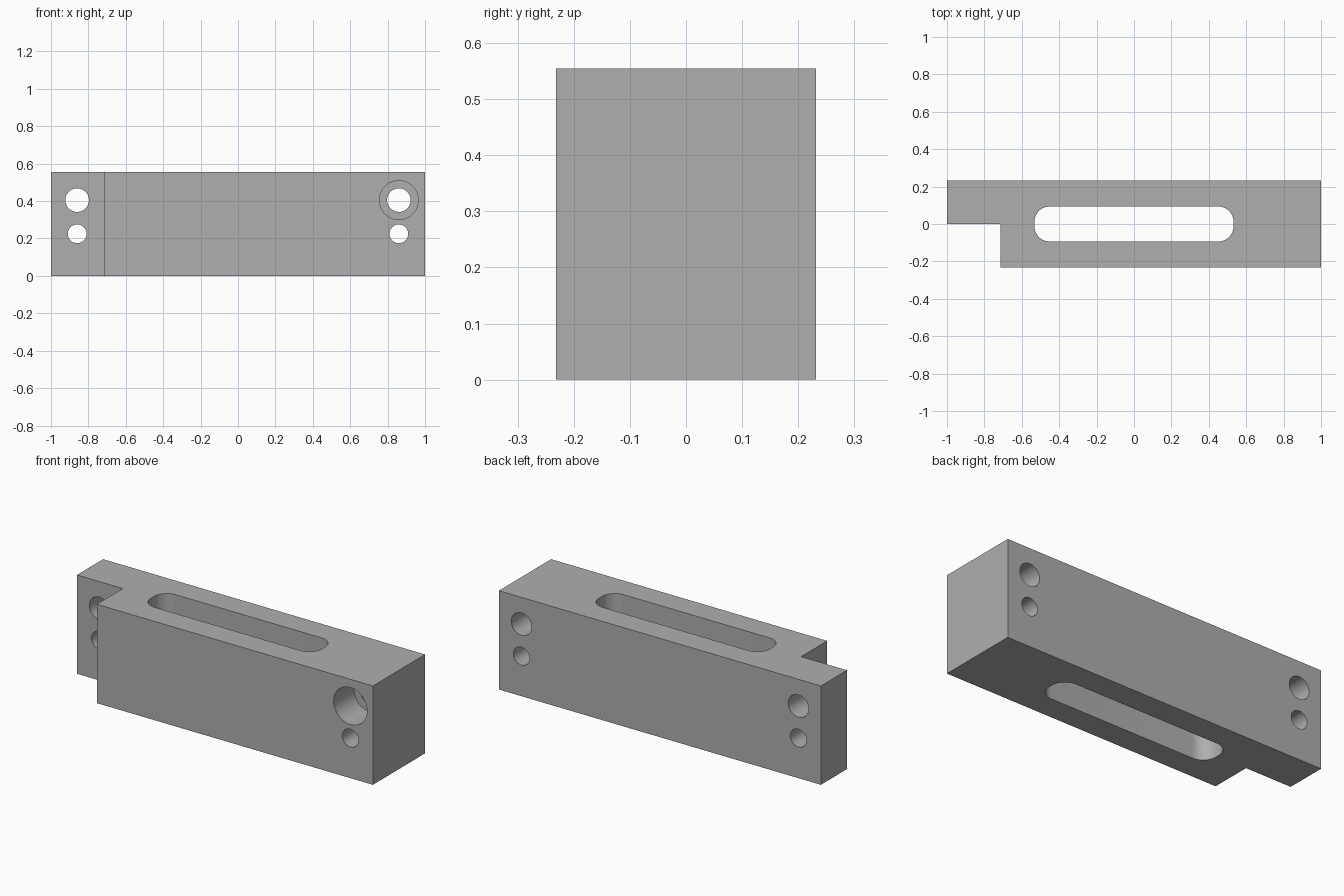
import bpy, bmesh, math
from mathutils import Matrix, Vector

if "Cube" in bpy.data.objects:
    bpy.data.objects.remove(bpy.data.objects["Cube"])

LENGTH, DEPTH, HEIGHT = 2.0, 0.463, 0.555
HX, HY = LENGTH / 2, DEPTH / 2

# Plain grey metal
metal = bpy.data.materials.new("grey_metal")
metal.use_nodes = True
grey = (0.43, 0.43, 0.43, 1)
metal.diffuse_color = grey
metal.node_tree.nodes["Principled BSDF"].inputs["Base Color"].default_value = grey


def finish(name, bm):
    bmesh.ops.recalc_face_normals(bm, faces=bm.faces)
    mesh = bpy.data.meshes.new(name)
    bm.to_mesh(mesh)
    bm.free()
    mesh.materials.append(metal)
    obj = bpy.data.objects.new(name, mesh)
    bpy.context.collection.objects.link(obj)
    return obj


def prism(name, outline, z0, z1):
    """Extrude an xy outline from z0 to z1."""
    bm = bmesh.new()
    face = bm.faces.new([bm.verts.new((x, y, z0)) for x, y in outline])
    new = bmesh.ops.extrude_face_region(bm, geom=[face])["geom"]
    bmesh.ops.translate(bm, vec=(0, 0, z1 - z0),
                        verts=[v for v in new if isinstance(v, bmesh.types.BMVert)])
    return finish(name, bm)


def bore(name, x, z, radius, y0, y1):
    """Cylinder along y used to drill a hole."""
    bm = bmesh.new()
    place = Matrix.Translation((x, (y0 + y1) / 2, z)) @ Matrix.Rotation(math.pi / 2, 4, "X")
    bmesh.ops.create_cone(bm, cap_ends=True, segments=48, radius1=radius,
                          radius2=radius, depth=y1 - y0, matrix=place)
    return finish(name, bm)


def rounded_rectangle(hx, hy, r, steps=10):
    points = []
    for i, (sx, sy) in enumerate([(1, 1), (-1, 1), (-1, -1), (1, -1)]):
        for k in range(steps + 1):
            a = math.pi / 2 * (i + k / steps)
            points.append((sx * (hx - r) + r * math.cos(a),
                           sy * (hy - r) + r * math.sin(a)))
    return points


# Block with a stepped end
step_x = -0.715
block = prism("mounting_block", [(-HX, 0), (step_x, 0), (step_x, -HY),
                                 (HX, -HY), (HX, HY), (-HX, HY)], 0, HEIGHT)

# Vertical slot and the drilled holes at both ends
cutters = [prism("slot_cutter", rounded_rectangle(0.532, 0.093, 0.08), -0.1, HEIGHT + 0.1)]
for x in (-0.86, 0.86):
    cutters.append(bore("bolt_hole_cutter", x, 0.405, 0.063, -0.4, 0.4))
    cutters.append(bore("pin_hole_cutter", x, 0.225, 0.05, -0.4, 0.4))
# Counterbore on the front of the thick end
cutters.append(bore("counterbore_cutter", 0.86, 0.405, 0.104, -0.4, -HY + 0.18))

bpy.ops.object.select_all(action="DESELECT")
bpy.context.view_layer.objects.active = block
block.select_set(True)
for cutter in cutters:
    cutter.hide_render = True
    cut = block.modifiers.new("cut", "BOOLEAN")
    cut.operation = "DIFFERENCE"
    cut.solver = "EXACT"
    cut.object = cutter
    bpy.ops.object.modifier_apply(modifier=cut.name)
for cutter in cutters:
    bpy.data.objects.remove(cutter)

bpy.ops.object.shade_smooth_by_angle(angle=math.radians(30))
